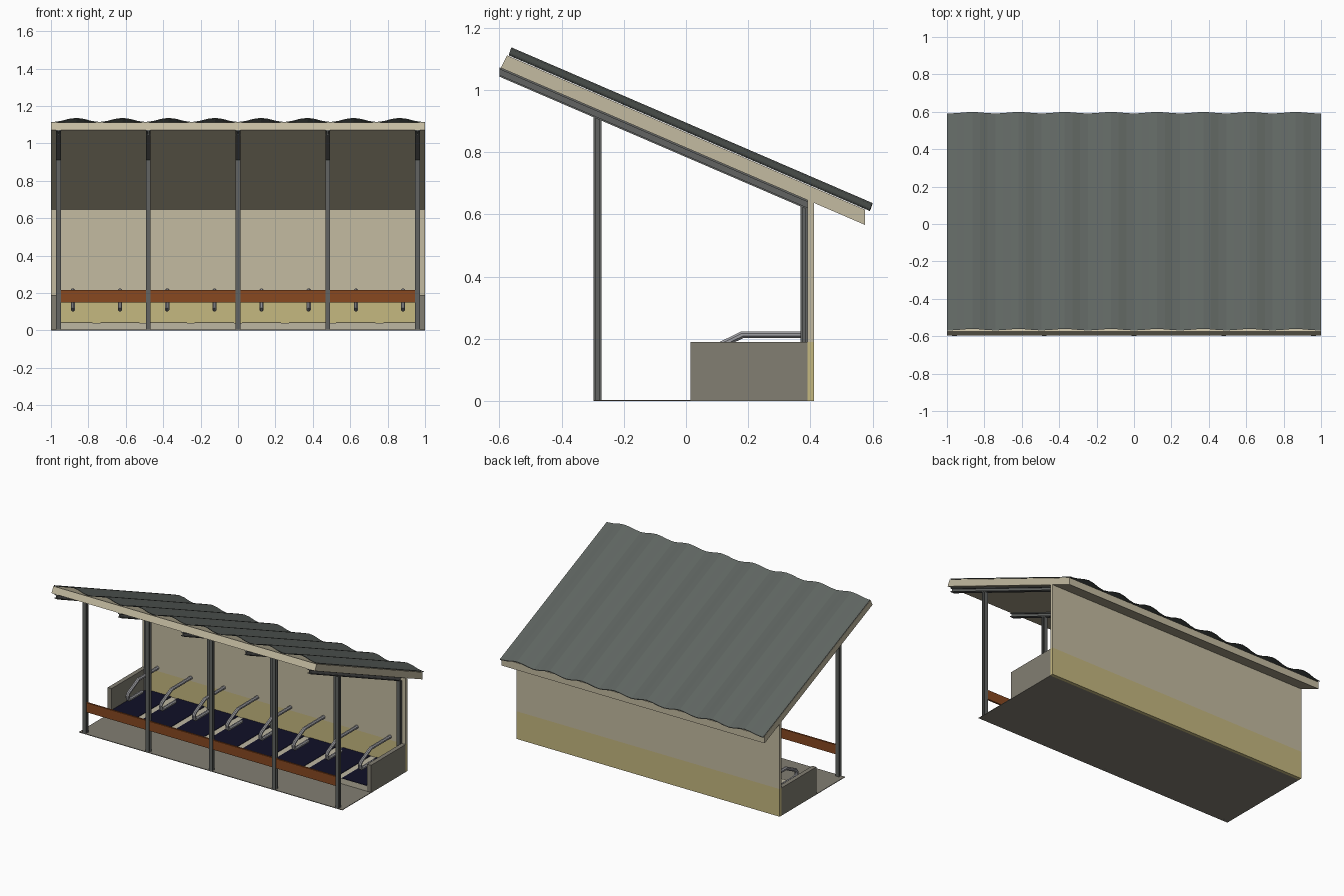
import bpy, bmesh, math
from mathutils import Vector

if "Cube" in bpy.data.objects:
    bpy.data.objects.remove(bpy.data.objects["Cube"])


def material(name, hex_rgb):
    rgb = [int(hex_rgb[i:i + 2], 16) / 255 for i in (0, 2, 4)]
    lin = [c / 12.92 if c <= 0.04045 else ((c + 0.055) / 1.055) ** 2.4 for c in rgb]
    m = bpy.data.materials.new(name)
    m.diffuse_color = (*lin, 1)
    m.use_nodes = True
    m.node_tree.nodes["Principled BSDF"].inputs["Base Color"].default_value = m.diffuse_color
    return m


BEIGE = material("beige", "C4BBA1")
YELLOW = material("pale yellow", "C5B880")
CONCRETE = material("concrete", "827E72")
PALE = material("pale concrete", "BDB7A2")
STEEL = material("dark steel", "626462")
ROOF = material("roof grey green", "5F6561")
TUBE = material("tube grey", "A0A0A4")
BROWN = material("brown wood", "884820")
NAVY = material("navy mat", "101028")


def finish(name, bm, mat):
    bmesh.ops.recalc_face_normals(bm, faces=bm.faces)
    me = bpy.data.meshes.new(name)
    bm.to_mesh(me)
    bm.free()
    me.materials.append(mat)
    ob = bpy.data.objects.new(name, me)
    bpy.context.collection.objects.link(ob)
    return ob


def prisms(name, mat, parts):
    """Each part is (x0, x1, profile), the profile being (y, z) points."""
    bm = bmesh.new()
    for x0, x1, prof in parts:
        a = [bm.verts.new((x0, y, z)) for y, z in prof]
        b = [bm.verts.new((x1, y, z)) for y, z in prof]
        bm.faces.new(a)
        bm.faces.new(b[::-1])
        n = len(prof)
        for i in range(n):
            j = (i + 1) % n
            bm.faces.new((a[i], b[i], b[j], a[j]))
    return finish(name, bm, mat)


def rect(y0, y1, z0, z1):
    return [(y0, z0), (y1, z0), (y1, z1), (y0, z1)]


SLOPE = 0.431


def sloped(y0, y1, h0, h1):
    """Sloping strip between two heights measured at y = 0."""
    return [(y0, h0 - SLOPE * y0), (y1, h0 - SLOPE * y1),
            (y1, h1 - SLOPE * y1), (y0, h1 - SLOPE * y0)]


# floor, raised platform and low side walls
prisms("floor", CONCRETE, [(-1, 1, rect(-0.297, 0.39, 0, 0.004))])
prisms("platform", PALE, [(-0.97, 0.97, rect(0.015, 0.39, 0.004, 0.04))])
prisms("side_walls", CONCRETE, [(s * 0.97, s, rect(0.015, 0.39, 0, 0.19)) for s in (-1, 1)])

# back wall in two colours
prisms("back_wall_lower", YELLOW, [(-1, 1, rect(0.39, 0.412, 0, 0.19))])
prisms("back_wall_upper", BEIGE,
       [(-1, 1, [(0.39, 0.19), (0.412, 0.19), (0.412, 0.638), (0.39, 0.647)])])

# parking mats and bike racks
rack_x = [-0.883 + 0.2522 * i for i in range(8)]
prisms("parking_mats", NAVY,
       [(max(x - 0.105, -0.97), min(x + 0.105, 0.97), rect(0.016, 0.39, 0.04, 0.043)) for x in rack_x])
path = [(0.39, 0.213), (0.18, 0.213), (0.075, 0.161), (0.062, 0.145),
        (0.064, 0.125), (0.08, 0.113), (0.22, 0.113)]
for i, x in enumerate(rack_x):
    bm = bmesh.new()
    pts = [Vector((x, y, z)) for y, z in path]
    rings = []
    for k, p in enumerate(pts):
        d0 = (p - pts[k - 1]).normalized() if k else (pts[1] - p).normalized()
        d1 = (pts[k + 1] - p).normalized() if k < len(pts) - 1 else d0
        t = (d0 + d1).normalized()
        side = t.cross(Vector((1, 0, 0))) / max(t.dot(d0), 0.5)
        rings.append([bm.verts.new(p + 0.012 * (math.cos(a) * Vector((1, 0, 0)) + math.sin(a) * side))
                      for a in (math.tau * (j + 0.5) / 8 for j in range(8))])
    for a, b in zip(rings, rings[1:]):
        for j in range(8):
            bm.faces.new((a[j], a[j - 1], b[j - 1], b[j]))
    bm.faces.new(rings[0])
    bm.faces.new(rings[-1])
    finish(f"bike_rack_{i + 1}", bm, TUBE)

# steel frame of I-section posts and rafters
W, T = 0.013, 0.006
front, back, rafters = [], [], []
for x in (-0.96, -0.48, 0, 0.48, 0.96):
    for y0, y1, z0, group in ((-0.297, -0.272, 0, front), (0.368, 0.39, 0.04, back)):
        for hw, a, b in ((W, y0, y0 + T), (0.003, y0 + T, y1 - T), (W, y1 - T, y1)):
            group.append((x - hw, x + hw, [(a, z0), (b, z0), (b, 0.788 - SLOPE * b), (a, 0.788 - SLOPE * a)]))
    for hw, h0, h1 in ((W, 0.784, 0.790), (0.003, 0.790, 0.808), (W, 0.808, 0.814)):
        rafters.append((x - hw, x + hw, sloped(-0.599, 0.39, h0, h1)))
prisms("front_posts", STEEL, front)
prisms("back_posts", STEEL, back)
prisms("rafters", STEEL, rafters)

# front rail
prisms("front_rail", BROWN, [(-0.955, 0.955, rect(-0.29, -0.278, 0.15, 0.215))])

# roof deck
deck = sloped(-0.595, 0.575, 0.814, 0.863)
deck[3] = (-0.575, 0.863 + SLOPE * 0.575)
prisms("roof_deck", BEIGE, [(-1, 1, deck)])

# corrugated roof sheet
P = 0.247
xs = [-1] + [k * P / 6 for k in range(-24, 25)] + [1]
bm = bmesh.new()
layers = []
for base in (0.867, 0.871):
    rows = []
    for y in (-0.565, 0.595):
        row = []
        for x in xs:
            w = 0.5 - 0.5 * math.cos(math.tau * x / P)
            row.append(bm.verts.new((x, y + 0.008 * (w - 0.5), base - SLOPE * y + 0.022 * w)))
        rows.append(row)
    layers.append(rows)
(lf, lb), (uf, ub) = layers
for a, b in ((lf, lb), (uf, ub), (lf, uf), (lb, ub)):
    for k in range(len(xs) - 1):
        bm.faces.new((a[k], a[k + 1], b[k + 1], b[k]))
for k in (0, -1):
    bm.faces.new((lf[k], lb[k], ub[k], uf[k]))
finish("roof_sheet", bm, ROOF)
